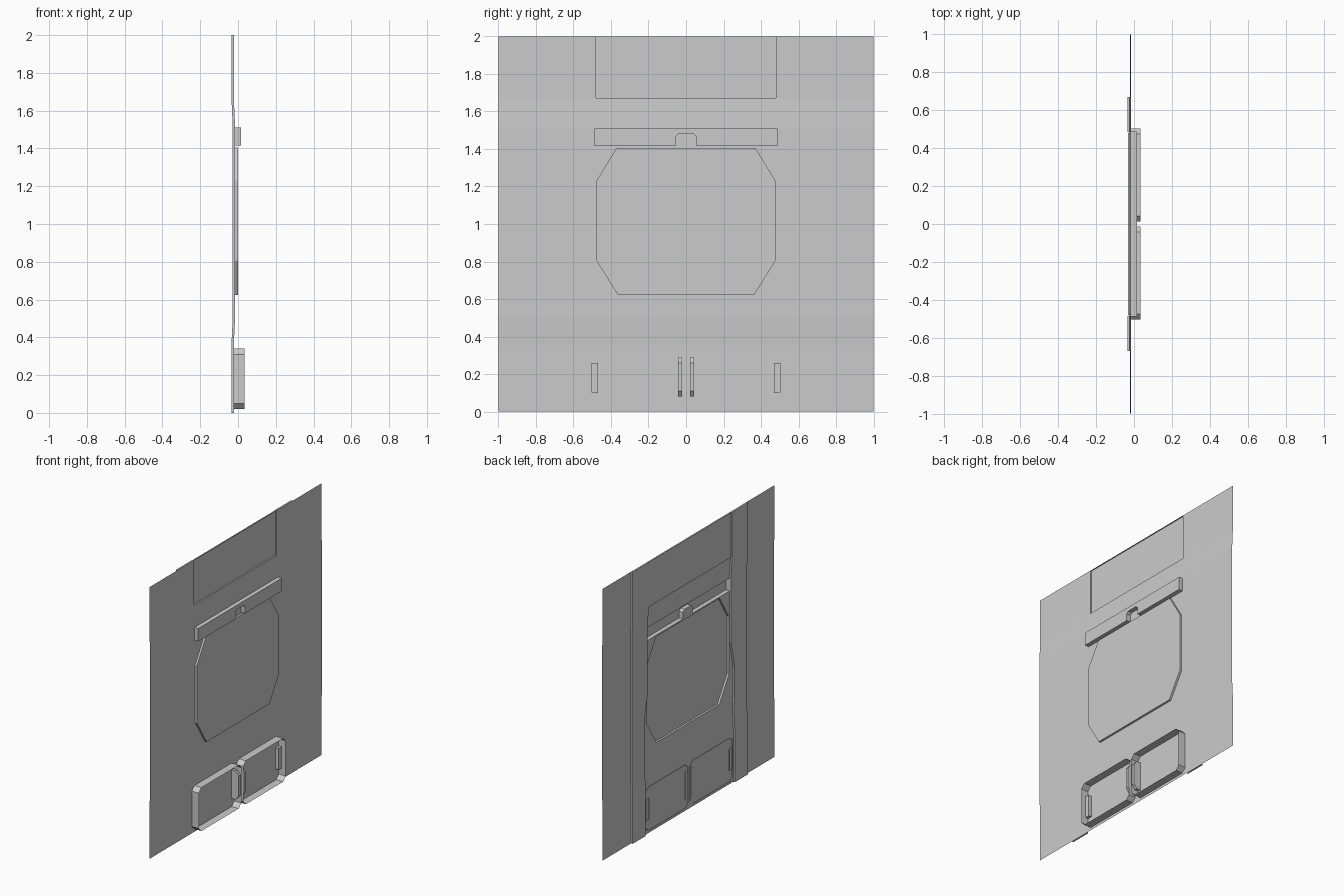
import bpy, bmesh

cube = bpy.data.objects.get("Cube")
if cube:
    bpy.data.objects.remove(cube, do_unlink=True)

grey = bpy.data.materials.new("light_grey")
grey.use_nodes = True
COLOR = (0.6, 0.6, 0.6, 1)
grey.diffuse_color = COLOR
grey.node_tree.nodes["Principled BSDF"].inputs["Base Color"].default_value = COLOR

MID, END = -0.015, -0.022        # sheet depth in the middle and at the ends
BACK = 0.013                     # thickness of the rear strips


def finish(name, bm):
    mesh = bpy.data.meshes.new(name)
    bm.to_mesh(mesh)
    bm.free()
    mesh.materials.append(grey)
    obj = bpy.data.objects.new(name, mesh)
    bpy.context.collection.objects.link(obj)
    return obj


def ring(bm, pts, x):
    return [bm.verts.new((x, y, z)) for y, z in pts]


def walls(bm, a, b):
    for i in range(len(a)):
        j = (i + 1) % len(a)
        bm.faces.new((a[i], a[j], b[j], b[i]))


def raised(name, pts, x0, x1, cap=True):
    """Outline in y and z pushed out along x, open at the back."""
    bm = bmesh.new()
    a, b = ring(bm, pts, x0), ring(bm, pts, x1)
    walls(bm, a, b)
    if cap:
        bm.faces.new(b)
    bmesh.ops.recalc_face_normals(bm, faces=bm.faces)
    return finish(name, bm)


def chamfered(y0, y1, z0, z1, c):
    return [(y0 + c, z0), (y1 - c, z0), (y1, z0 + c), (y1, z1 - c),
            (y1 - c, z1), (y0 + c, z1), (y0, z1 - c), (y0, z0 + c)]


def mirrored(half):
    return half + [(-y, z) for y, z in reversed(half)]


octagon = mirrored([(0.365, 0.625), (0.477, 0.805), (0.477, 1.23), (0.37, 1.405)])
bar = mirrored([(0.055, 1.415), (0.487, 1.415), (0.487, 1.51)])
notch = [(-0.055, 1.415), (-0.055, 1.465), (-0.04, 1.48),
         (0.04, 1.48), (0.055, 1.465)]
bar = bar + notch[1:] if bar[-1] == notch[0] else bar

# Wall sheet: flat middle with openings, slanted bands and set back ends
bm = bmesh.new()
edges = []
for outline in ([(-1, 0.505), (1, 0.505), (1, 1.52), (-1, 1.52)], octagon, bar):
    loop = ring(bm, outline, MID)
    edges += [bm.edges.new((loop[i - 1], loop[i])) for i in range(len(loop))]
bmesh.ops.triangle_fill(bm, use_beauty=True, use_dissolve=False, edges=edges)


def band(y0, y1, z0, z1, x0, x1):
    bm.faces.new([bm.verts.new(p) for p in
                  ((x0, y0, z0), (x0, y1, z0), (x1, y1, z1), (x1, y0, z1))])


band(-1, 1, 0, 0.355, END, END)
band(-1, 1, 0.355, 0.505, END, MID)
band(-1, 1, 1.52, 1.67, MID, END)
for s in (-1, 1):
    band(min(s, s * 0.48), max(s, s * 0.48), 1.67, 2, END, END)
bmesh.ops.remove_doubles(bm, verts=bm.verts, dist=0.0001)
bmesh.ops.recalc_face_normals(bm, faces=bm.faces)
finish("wall_sheet", bm)

# Recessed upper panel
raised("upper_recess", [(-0.48, 1.67), (0.48, 1.67), (0.48, 2), (-0.48, 2)],
       END, END - 0.01)

# Raised window panel and notched bar
raised("window_panel", octagon, MID, 0)
raised("notched_bar", bar, MID, 0.017)

# Rear strips follow the sheet and widen inward above the middle
for side, s in (("left", 1), ("right", -1)):
    bm = bmesh.new()
    prev = None
    for z, x, inner in ((0, END, 0.52), (0.355, END, 0.52), (0.505, MID, 0.52),
                        (0.84, MID, 0.525), (1.04, MID, 0.485), (1.52, MID, 0.485),
                        (1.67, END, 0.485), (2, END, 0.485)):
        cur = [bm.verts.new((x - d, s * y, z)) for d, y in
               ((0.0005, inner), (0.0005, 0.67), (BACK, 0.67), (BACK, inner))]
        if prev:
            walls(bm, prev, cur)
        else:
            bm.faces.new(cur)
        prev = cur
    bm.faces.new(prev)
    bmesh.ops.recalc_face_normals(bm, faces=bm.faces)
    finish(side + "_rear_strip", bm)

    # Lower thin rim, its end grip and the centre handle plate
    lo, hi = sorted((s * 0.012, s * 0.505))
    raised(side + "_lower_rim", chamfered(lo, hi, 0.02, 0.34, 0.03),
           END - 0.003, 0.035, cap=False)
    lo, hi = sorted((s * 0.468, s * 0.503))
    raised(side + "_end_grip", chamfered(lo, hi, 0.1, 0.26, 0.002), END - 0.003, 0.002)
    lo, hi = sorted((s * 0.02, s * 0.042))
    bm = bmesh.new()
    profile = [(END - 0.003, 0.08), (0.01, 0.08), (0.034, 0.11),
               (0.034, 0.26), (0.01, 0.29), (END - 0.003, 0.29)]
    a, b = ([bm.verts.new((x, y, z)) for x, z in profile] for y in (lo, hi))
    walls(bm, a, b)
    bm.faces.new(a)
    bm.faces.new(b)
    bmesh.ops.recalc_face_normals(bm, faces=bm.faces)
    finish(side + "_handle_plate", bm)
